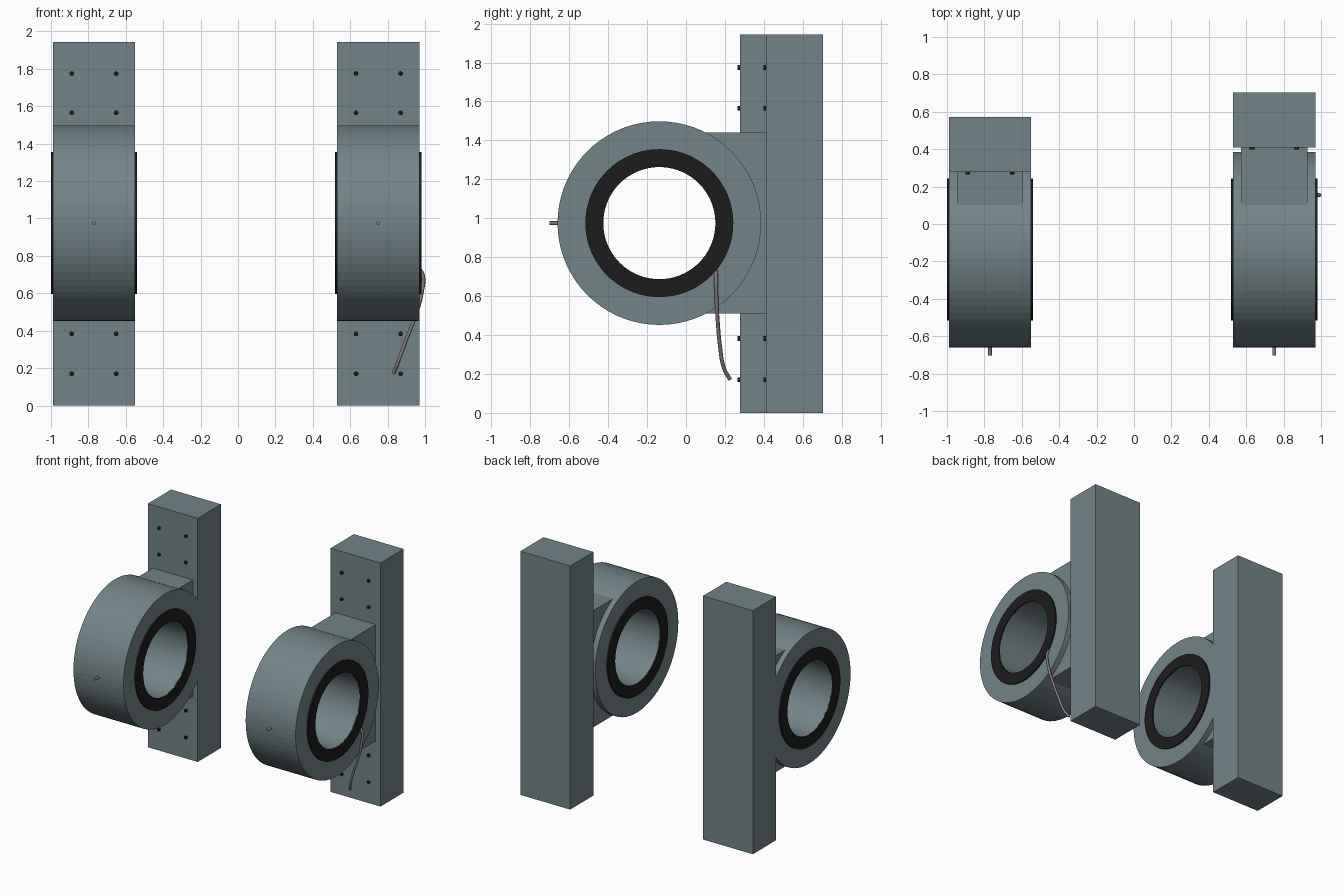
import bpy, bmesh, math
from mathutils import Matrix

if "Cube" in bpy.data.objects:
    bpy.data.objects.remove(bpy.data.objects["Cube"])

CY, CZ = -0.137, 0.975      # bearing axis (runs along x)
R_OUT, R_SEAL, R_BORE = 0.523, 0.38, 0.288
HALF = 0.22                 # half width of housing and plate


def material(name, rgb):
    m = bpy.data.materials.new(name)
    m.diffuse_color = (*rgb, 1)
    m.use_nodes = True
    m.node_tree.nodes["Principled BSDF"].inputs["Base Color"].default_value = m.diffuse_color
    return m


STEEL = material("slate_steel", (0.17, 0.23, 0.245))
BLACK = material("black_rubber", (0.012, 0.012, 0.012))
CABLE = material("cable_grey", (0.23, 0.21, 0.21))


def finish(name, bm, mat):
    bmesh.ops.recalc_face_normals(bm, faces=bm.faces)
    me = bpy.data.meshes.new(name)
    bm.to_mesh(me)
    bm.free()
    me.materials.append(mat)
    ob = bpy.data.objects.new(name, me)
    bpy.context.collection.objects.link(ob)
    return ob


def box(name, x0, x1, y0, y1, z0, z1, mat):
    bm = bmesh.new()
    bmesh.ops.create_cube(bm, size=1)
    for v in bm.verts:
        v.co.x = x0 if v.co.x < 0 else x1
        v.co.y = y0 if v.co.y < 0 else y1
        v.co.z = z0 if v.co.z < 0 else z1
    return finish(name, bm, mat)


def tube(name, x0, x1, r_in, r_out, mat, n=72):
    """Hollow ring with a rectangular section around the bearing axis."""
    bm = bmesh.new()
    section = [(x0, r_in), (x1, r_in), (x1, r_out), (x0, r_out)]
    rings = []
    for i in range(n):
        a = 2 * math.pi * i / n
        rings.append([bm.verts.new((x, CY + r * math.cos(a), CZ + r * math.sin(a)))
                      for x, r in section])
    for i in range(n):
        p, q = rings[i], rings[(i + 1) % n]
        for k in range(4):
            j = (k + 1) % 4
            bm.faces.new((p[k], p[j], q[j], q[k]))
    return finish(name, bm, mat)


def pins(name, points, radius, length, mat):
    """Short cylinders along y, centred on the given points."""
    bm = bmesh.new()
    for p in points:
        m = Matrix.Translation(p) @ Matrix.Rotation(math.pi / 2, 4, 'X')
        bmesh.ops.create_cone(bm, cap_ends=True, segments=16, radius1=radius,
                              radius2=radius, depth=length, matrix=m)
    return finish(name, bm, mat)


def saddle(name, x0, x1, y_back, mat):
    """Block joining ring to plate, its front hollowed to follow the ring."""
    h, r = 0.465, 0.515
    a0 = math.asin(h / r)
    prof = [(y_back, CZ - h)]
    for i in range(25):
        a = -a0 + 2 * a0 * i / 24
        prof.append((min(CY + r * math.cos(a), y_back - 0.01), CZ + r * math.sin(a)))
    prof.append((y_back, CZ + h))
    bm = bmesh.new()
    face = bm.faces.new([bm.verts.new((x0, y, z)) for y, z in prof])
    ext = bmesh.ops.extrude_face_region(bm, geom=[face])
    for g in ext["geom"]:
        if isinstance(g, bmesh.types.BMVert):
            g.co.x = x1
    return finish(name, bm, mat)


# Two bearing units; the left plate sits closer to its ring
for side, cx, plate_y in (("left", -0.77, 0.278), ("right", 0.75, 0.41)):
    box(side + "_plate", cx - HALF, cx + HALF, plate_y, plate_y + 0.293, 0, 1.943, STEEL)
    saddle(side + "_saddle", cx - 0.177, cx + 0.177, plate_y + 0.005, STEEL)
    tube(side + "_housing", cx - HALF, cx + HALF, R_BORE, R_OUT, STEEL)
    for end, s in (("inner", -1), ("outer", 1)):
        xs = sorted((cx + s * (HALF - 0.005), cx + s * (HALF + 0.011)))
        tube(f"{side}_{end}_seal", *xs, R_BORE, R_SEAL, BLACK)
    # Bolts in four rows of two
    pins(side + "_bolts", [(cx + dx, plate_y, z) for dx in (-0.119, 0.119)
                           for z in (0.17, 0.383, 1.565, 1.775)], 0.0125, 0.026, BLACK)
    # Grease nipple on the front of the ring
    pins(side + "_grease_nipple", [(cx, -0.675, CZ)], 0.01, 0.055, CABLE)

# Sensor cable hanging from the right ring
cu = bpy.data.curves.new("sensor_cable", 'CURVE')
cu.dimensions = '3D'
cu.bevel_depth = 0.01
cu.bevel_resolution = 2
cu.use_fill_caps = True
path = [(0.965, 0.152, 0.735), (0.988, 0.154, 0.70), (0.982, 0.156, 0.60), (0.945, 0.163, 0.47),
        (0.895, 0.175, 0.34), (0.855, 0.195, 0.23), (0.832, 0.226, 0.172)]
sp = cu.splines.new('BEZIER')
sp.bezier_points.add(len(path) - 1)
for bp, co in zip(sp.bezier_points, path):
    bp.co = co
    bp.handle_left_type = bp.handle_right_type = 'AUTO'
sp.resolution_u = 6
cu.materials.append(CABLE)
cable = bpy.data.objects.new("sensor_cable", cu)
bpy.context.collection.objects.link(cable)
